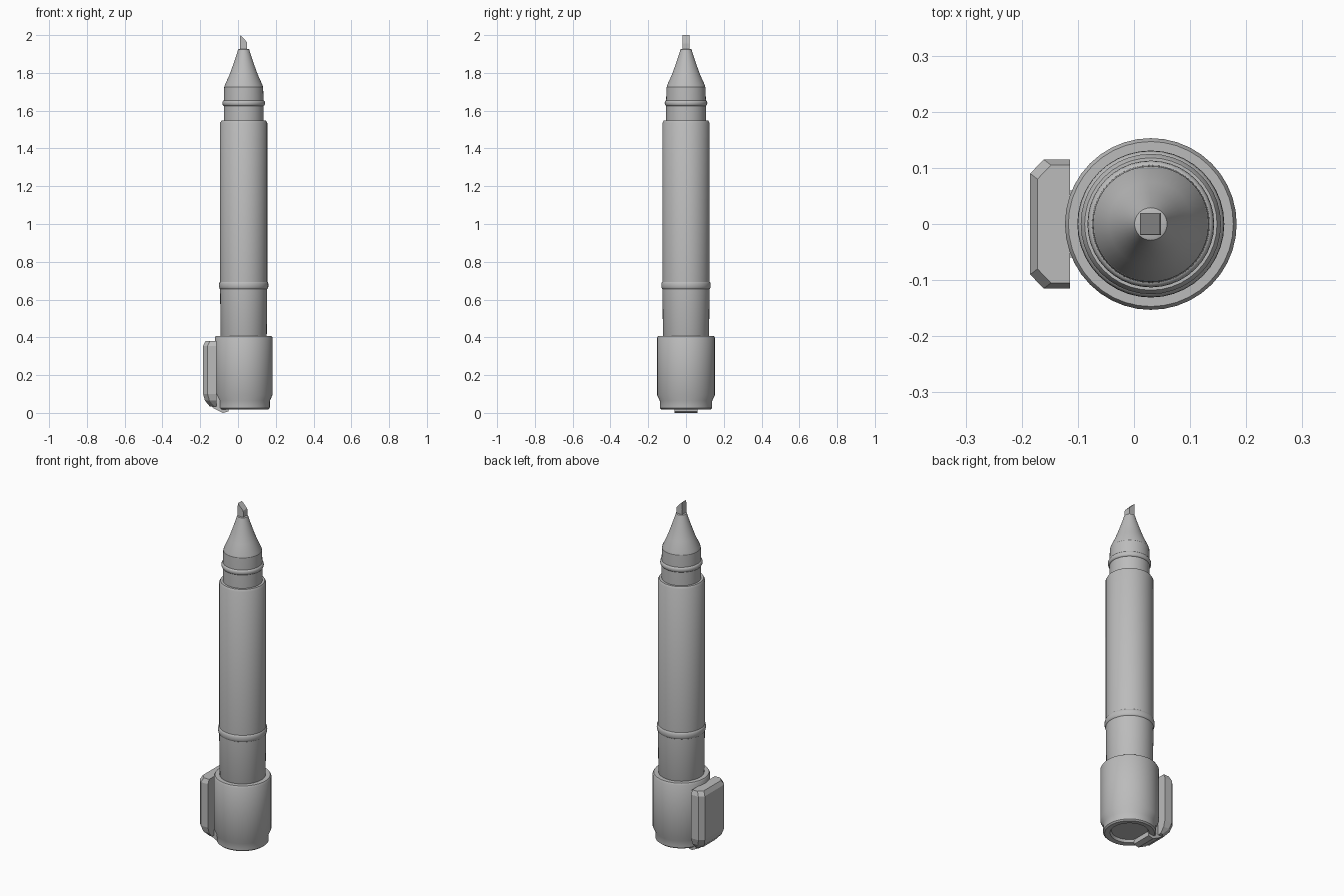
import bpy, bmesh, math

if "Cube" in bpy.data.objects:
    bpy.data.objects.remove(bpy.data.objects["Cube"])

AX = 0.03  # pen axis in x
grey = bpy.data.materials.new("plain grey")
grey.diffuse_color = (0.5, 0.5, 0.5, 1)
grey.use_nodes = True
grey.node_tree.nodes["Principled BSDF"].inputs["Base Color"].default_value = grey.diffuse_color


def finish(name, bm, smooth=True):
    bmesh.ops.recalc_face_normals(bm, faces=bm.faces)
    me = bpy.data.meshes.new(name)
    bm.to_mesh(me)
    bm.free()
    ob = bpy.data.objects.new(name, me)
    bpy.context.collection.objects.link(ob)
    me.materials.append(grey)
    bpy.ops.object.select_all(action='DESELECT')
    ob.select_set(True)
    bpy.context.view_layer.objects.active = ob
    if smooth:
        bpy.ops.object.shade_smooth_by_angle(angle=math.radians(35))
    return ob


def lathe(name, profile, n=40):
    """Revolve (radius, z) points around the pen axis; ends are capped."""
    bm = bmesh.new()
    rings = [[bm.verts.new((AX + r * math.cos(2 * math.pi * i / n),
                            r * math.sin(2 * math.pi * i / n), z))
              for i in range(n)] for r, z in profile]
    for a, b in zip(rings, rings[1:]):
        for i in range(n):
            j = (i + 1) % n
            bm.faces.new((a[i], a[j], b[j], b[i]))
    bm.faces.new(rings[0])
    bm.faces.new(rings[-1])
    return finish(name, bm)


def band(name, z, r, half, depth):
    """Rounded ring standing proud of the barrel."""
    pts = [(r + depth * math.sin(t * math.pi / 6), z - half * math.cos(t * math.pi / 6))
           for t in range(7)]
    return lathe(name, [(r - 0.01, z - half)] + pts + [(r - 0.01, z + half)])


def loft(name, sections):
    """Skin a stack of equal-length point loops."""
    bm = bmesh.new()
    loops = [[bm.verts.new(p) for p in s] for s in sections]
    n = len(loops[0])
    for a, b in zip(loops, loops[1:]):
        for i in range(n):
            j = (i + 1) % n
            bm.faces.new((a[i], a[j], b[j], b[i]))
    bm.faces.new(loops[0])
    bm.faces.new(loops[-1])
    return finish(name, bm, False)


# cap with a stepped foot and a recessed end
lathe("cap", [(0.095, 0.035), (0.102, 0.02), (0.13, 0.018), (0.138, 0.025), (0.139, 0.065),
              (0.153, 0.095), (0.153, 0.398), (0.147, 0.408), (0.12, 0.408)])

# barrel and its ring
lathe("barrel", [(0.115, 0.38), (0.122, 0.40), (0.125, 0.67), (0.125, 1.535),
                 (0.118, 1.547), (0.10, 1.547)])
band("barrel_ring", 0.675, 0.124, 0.02, 0.007)

# neck, its ring and the tapering tip
lathe("neck", [(0.105, 1.53), (0.105, 1.66), (0.103, 1.725), (0.095, 1.735)])
band("neck_ring", 1.64, 0.104, 0.015, 0.009)
lathe("tip_cone", [(0.103, 1.72), (0.10, 1.735), (0.075, 1.79), (0.055, 1.845),
                   (0.038, 1.895), (0.029, 1.925), (0.024, 1.927)])


# chisel nib, slanted across x
def square(x0, x1, w, z0, z1):
    return [(x0, -w, z0), (x1, -w, z1), (x1, w, z1), (x0, w, z0)]


loft("nib", [square(0.012, 0.048, 0.02, 1.88, 1.88),
             square(0.011, 0.048, 0.019, 1.955, 1.955),
             square(0.012, 0.046, 0.019, 2.0, 1.965),
             ])


# clip plate with bevelled outer edges and rounded ends
def clip_loop(xo, w, z):
    half = [(xo, w - 0.025), (xo + 0.024, w), (-0.114, w)]
    return [(x, y, z) for x, y in half] + [(x, -y, z) for x, y in reversed(half)]


loft("clip_plate", [clip_loop(-0.15, 0.08, 0.035), clip_loop(-0.175, 0.105, 0.065),
                    clip_loop(-0.185, 0.115, 0.10), clip_loop(-0.185, 0.115, 0.355),
                    clip_loop(-0.172, 0.105, 0.38)])

# foot joining the clip to the cap
side = [(-0.165, 0.06), (-0.13, 0.025), (-0.08, 0.0), (-0.05, 0.008),
        (-0.05, 0.085), (-0.075, 0.10), (-0.13, 0.10)]
loft("clip_foot", [[(x, y, z) for x, z in side] for y in (-0.06, 0.06)])
